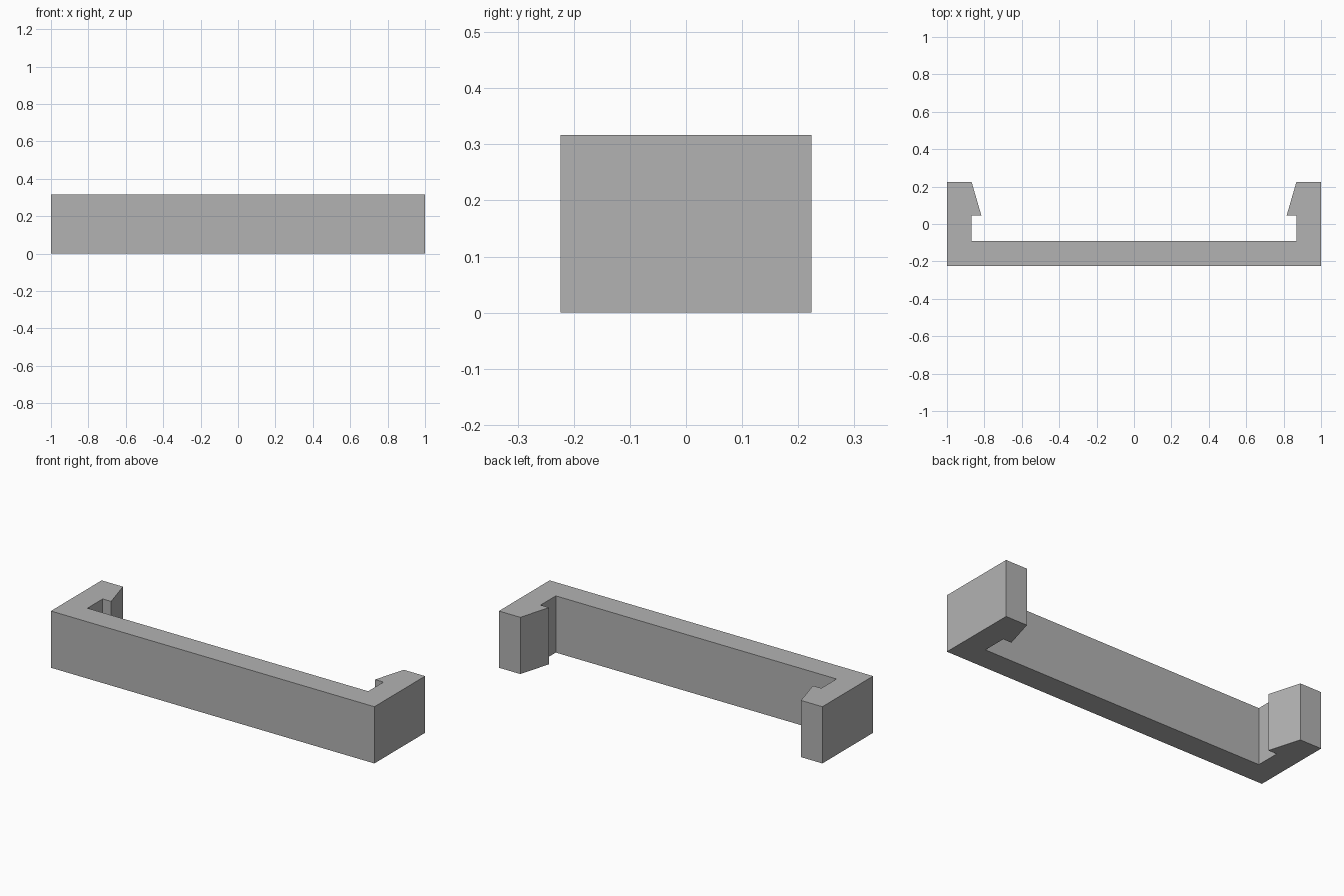
import bpy
import bmesh

cube = bpy.data.objects.get("Cube")
if cube:
    bpy.data.objects.remove(cube, do_unlink=True)

HEIGHT = 0.317
DEPTH = 0.224   # half of the overall depth
INNER = 0.868   # inside face of each arm
TIP = 0.816     # catch of each hook
WALL = -0.09    # back face of the front bar
LEDGE = 0.045   # underside of each hook

# Plain grey plastic
grey = bpy.data.materials.new("grey plastic")
grey.use_nodes = True
colour = (0.45, 0.45, 0.45, 1.0)
grey.diffuse_color = colour
grey.node_tree.nodes["Principled BSDF"].inputs["Base Color"].default_value = colour

# Half of the clip outline, mirrored into a closed profile
half = [(1, -DEPTH), (1, DEPTH), (INNER, DEPTH), (TIP, LEDGE),
        (INNER, LEDGE), (INNER, WALL)]
outline = half + [(-x, y) for x, y in reversed(half)]

# Extrude the profile upwards into one solid clip
bm = bmesh.new()
base = bm.faces.new([bm.verts.new((x, y, 0)) for x, y in outline])
top = bmesh.ops.extrude_face_region(bm, geom=[base], use_keep_orig=True)
bmesh.ops.translate(bm, vec=(0, 0, HEIGHT),
                    verts=[v for v in top["geom"] if isinstance(v, bmesh.types.BMVert)])
bmesh.ops.recalc_face_normals(bm, faces=bm.faces)

mesh = bpy.data.meshes.new("snap_clip")
bm.to_mesh(mesh)
bm.free()
mesh.materials.append(grey)
clip = bpy.data.objects.new("snap_clip", mesh)
bpy.context.collection.objects.link(clip)
